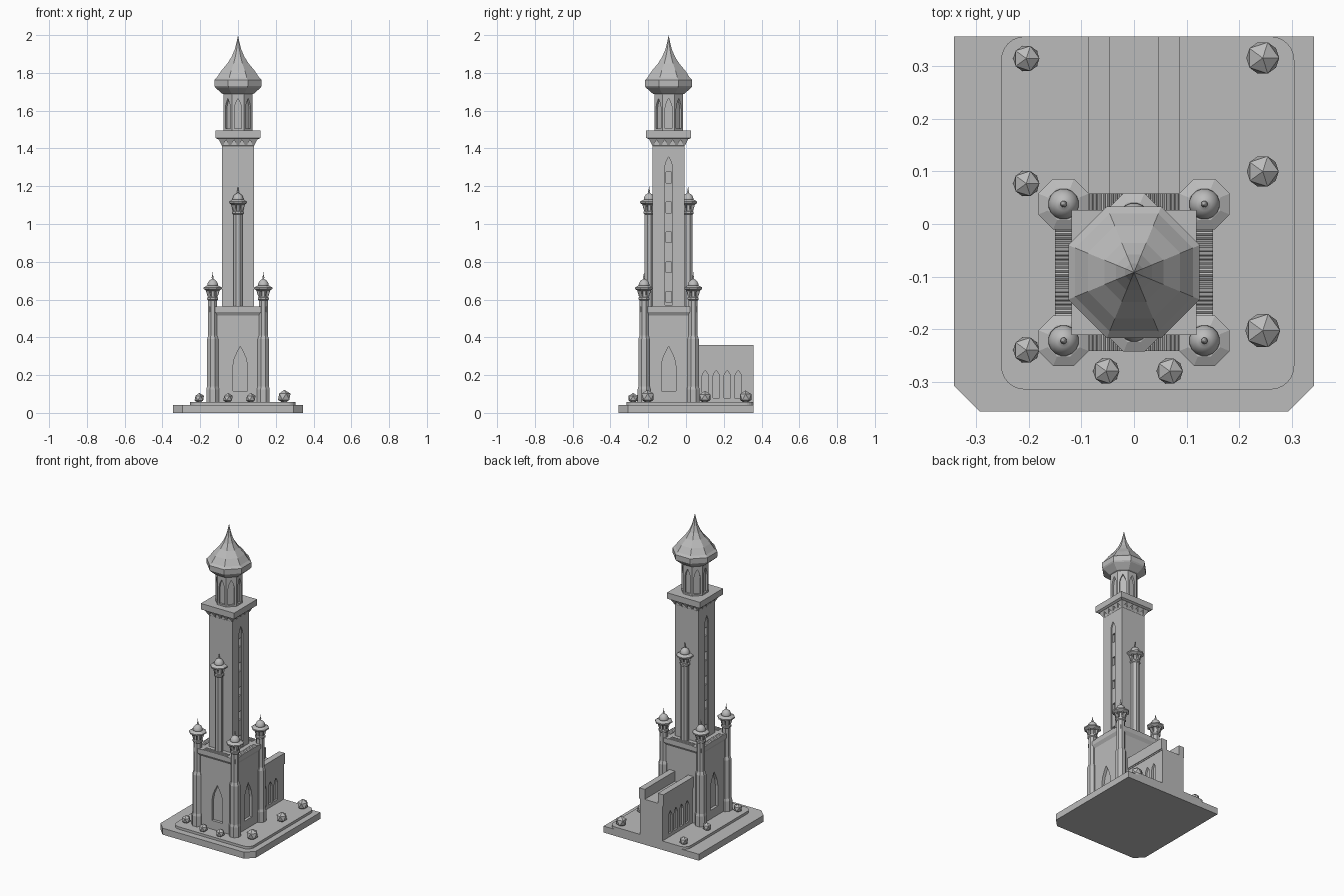
import bpy, bmesh, math
from mathutils import Matrix, Vector

cube = bpy.data.objects.get("Cube")
if cube:
    bpy.data.objects.remove(cube, do_unlink=True)

stone = bpy.data.materials.new("grey_stone")
stone.use_nodes = True
GREY = (0.5, 0.5, 0.5, 1)
stone.diffuse_color = GREY
stone.node_tree.nodes["Principled BSDF"].inputs["Base Color"].default_value = GREY

CY = -0.092   # tower axis


def finish(name, bm, smooth=False):
    bmesh.ops.remove_doubles(bm, verts=bm.verts, dist=1e-5)
    bmesh.ops.recalc_face_normals(bm, faces=bm.faces)
    mesh = bpy.data.meshes.new(name)
    bm.to_mesh(mesh)
    bm.free()
    mesh.materials.append(stone)
    for p in mesh.polygons:
        p.use_smooth = smooth
    ob = bpy.data.objects.new(name, mesh)
    bpy.context.collection.objects.link(ob)
    return ob


def extrude(bm, pts, vec):
    """Solid from a planar outline swept along vec."""
    face = bm.faces.new([bm.verts.new(p) for p in pts])
    res = bmesh.ops.extrude_face_region(bm, geom=[face], use_keep_orig=True)
    verts = [v for v in res["geom"] if isinstance(v, bmesh.types.BMVert)]
    bmesh.ops.translate(bm, verts=verts, vec=vec)


def box(name, x0, x1, y0, y1, z0, z1):
    bm = bmesh.new()
    extrude(bm, [(x0, y0, z0), (x1, y0, z0), (x1, y1, z0), (x0, y1, z0)], (0, 0, z1 - z0))
    return finish(name, bm)


def lathe(name, prof, n, x=0, y=CY, smooth=False):
    """Spin (half width, height) points into an n-sided solid with a flat front."""
    bm = bmesh.new()
    k = 1 / math.cos(math.pi / n)
    rings = []
    for r, z in prof:
        rings.append([bm.verts.new((x + r * k * math.cos(a), y + r * k * math.sin(a), z))
                      for a in (math.tau * (i + 0.5) / n for i in range(n))])
    for lo, hi in zip(rings, rings[1:]):
        for i in range(n):
            j = (i + 1) % n
            bm.faces.new((lo[i], lo[j], hi[j], hi[i]))
    bm.faces.new(rings[0])
    bm.faces.new(rings[-1])
    return finish(name, bm, smooth)


def arch(bm, w, z0, zs, zt, depth, dist, angle, centre=(0, CY)):
    """Pointed-arch block; sunk by depth into a wall at dist from the centre."""
    curve = [(w, zs), (w * 0.8, zs + (zt - zs) * 0.4), (w * 0.4, zs + (zt - zs) * 0.73)]
    outline = [(-w, z0), (w, z0)] + curve + [(0, zt)] + [(-u, z) for u, z in reversed(curve)]
    if zs == zt:
        outline = [(-w, z0), (w, z0), (w, zt), (-w, zt)]
    m = Matrix.Translation((*centre, 0)) @ Matrix.Rotation(angle, 4, 'Z')
    pts = [m @ Vector((u, -dist + depth, z)) for u, z in outline]
    extrude(bm, pts, m.to_3x3() @ Vector((0, -depth - 0.02, 0)))


def carve(ob, bm):
    cutter = finish("cutter", bm)
    cutter.hide_render = True
    mod = ob.modifiers.new("carve", 'BOOLEAN')
    mod.operation, mod.solver, mod.object = 'DIFFERENCE', 'EXACT', cutter
    bpy.context.view_layer.objects.active = ob
    bpy.ops.object.modifier_apply(modifier=mod.name)
    bpy.data.objects.remove(cutter, do_unlink=True)


QUARTER = math.pi / 2

# Ground slab with clipped front corners
bm = bmesh.new()
extrude(bm, [(-0.343, 0.357, 0), (-0.343, -0.307, 0), (-0.293, -0.357, 0),
             (0.293, -0.357, 0), (0.343, -0.307, 0), (0.343, 0.357, 0)], (0, 0, 0.042))
finish("ground_slab", bm)

# Raised terrace with rounded corners
bm = bmesh.new()
outline, rad = [], 0.045
for k, (cx, cy) in enumerate([(0.26, 0.312), (-0.208, 0.312), (-0.208, -0.27), (0.26, -0.27)]):
    for s in range(7):
        a = (k + s / 6) * QUARTER
        outline.append((cx + rad * math.cos(a), cy + rad * math.sin(a), 0.04))
extrude(bm, outline, (0, 0, 0.018))
finish("terrace", bm)

# Square lower hall with cornice and three doorways
hall = lathe("lower_hall", [(0.138, 0.05), (0.138, 0.515), (0.147, 0.53), (0.15, 0.535),
                            (0.15, 0.562)], 4)
bm = bmesh.new()
for turn in (-1, 0, 1):
    arch(bm, 0.039, 0.115, 0.245, 0.352, 0.018, 0.138, turn * QUARTER,
         (0.012 if turn == 0 else 0, CY))
carve(hall, bm)

# Ribbed roof edging on all four sides
bm = bmesh.new()
for side in range(4):
    m = Matrix.Translation((0, CY, 0)) @ Matrix.Rotation(side * QUARTER, 4, 'Z')
    for i in range(22):
        loc = Matrix.Translation(((i - 10.5) * 0.0078, -0.132, 0.562))
        bmesh.ops.create_cone(bm, cap_ends=True, segments=8, radius1=0.0045, radius2=0.0045,
                              depth=0.036, matrix=m @ loc @ Matrix.Rotation(QUARTER, 4, 'X'))
finish("roof_ribs", bm)

# Tall shaft with sunken side panels and stacked windows
shaft = lathe("main_shaft", [(0.085, 0.55), (0.085, 1.455)], 4)
for depth in (0.008, 0.022):
    bm = bmesh.new()
    for turn in (-1, 1):
        if depth < 0.01:
            arch(bm, 0.02, 0.57, 1.3, 1.355, depth, 0.085, turn * QUARTER)
        else:
            for i in range(5):
                z = 0.585 + i * 0.158
                arch(bm, 0.014, z, z + 0.057, z + 0.057, depth, 0.085, turn * QUARTER)
    carve(shaft, bm)

# Balcony on pointed corbels
corbel = lathe("balcony_corbels", [(0.08, 1.41), (0.086, 1.415), (0.105, 1.452)], 4)
bm = bmesh.new()
for side in range(4):
    for i in range(4):
        m = Matrix.Rotation(side * QUARTER, 3, 'Z') @ Vector(((i - 1.5) * 0.042, 0, 0))
        arch(bm, 0.013, 1.4, 1.42, 1.445, 0.018, 0.105, side * QUARTER, (m.x, CY + m.y))
carve(corbel, bm)
lathe("balcony_slab", [(0.108, 1.45), (0.119, 1.456), (0.119, 1.495)], 4)

# Octagonal lantern with a window on every face
drum = lathe("lantern_drum", [(0.076, 1.49), (0.076, 1.7)], 8)
bm = bmesh.new()
for i in range(8):
    arch(bm, 0.019, 1.505, 1.61, 1.665, 0.012, 0.076, i * math.pi / 4)
carve(drum, bm)

# Onion roof
lathe("onion_roof", [(0.07, 1.685), (0.084, 1.69), (0.12, 1.722), (0.125, 1.73), (0.125, 1.762),
                     (0.112, 1.775), (0.088, 1.812), (0.056, 1.85), (0.034, 1.885),
                     (0.017, 1.925), (0.007, 1.965), (0, 2.0)], 8)


# Turret: stepped octagonal shaft, bracketed eave, round cap and finial
def turret(name, x, y, z, shaft_prof):
    lathe(name + "_shaft", shaft_prof + [
        (0.0235, z - 0.065), (0.029, z - 0.06), (0.029, z - 0.05), (0.023, z - 0.046),
        (0.023, z - 0.015), (0.034, z - 0.013), (0.048, z - 0.004), (0.048, z + 0.004),
        (0.03, z + 0.014), (0.028, z + 0.014)], 8, x, y)
    bm = bmesh.new()
    for i in range(8):
        m = Matrix.Translation((x, y, 0)) @ Matrix.Rotation((i + 0.5) * math.pi / 4, 4, 'Z')
        pts = [(0.022, -0.003, z - 0.045), (0.028, -0.003, z - 0.045),
               (0.038, -0.003, z - 0.012), (0.022, -0.003, z - 0.012)]
        extrude(bm, [m @ Vector(p) for p in pts], m.to_3x3() @ Vector((0, 0.006, 0)))
    finish(name + "_brackets", bm)
    dome = [(0.029 * math.cos(a), z + 0.012 + 0.036 * math.sin(a))
            for a in (i * QUARTER / 7 for i in range(7))]
    lathe(name + "_cap", dome + [(0.004, z + 0.05), (0.006, z + 0.057), (0.003, z + 0.064),
                                 (0, z + 0.088)], 16, x, y, True)


for side, sx in (("right", -1), ("left", 1)):
    for end, sy in (("front", -1), ("back", 1)):
        turret(f"{end}_{side}_turret", sx * 0.134, CY + sy * 0.13, 0.66,
               [(0.034, 0.05), (0.034, 0.125), (0.03, 0.14), (0.03, 0.39), (0.0235, 0.41)])
for end, sy in (("front", -1), ("back", 1)):
    turret(f"{end}_buttress", 0, CY + sy * 0.103, 1.115, [(0.0235, 0.55)])

# Rear causeway with arcaded sides and twin parapets
cause = box("causeway", -0.08, 0.08, 0.03, 0.357, 0.05, 0.295)
bm = bmesh.new()
for turn in (-1, 1):
    for i in range(4):
        arch(bm, 0.018, 0.08, 0.19, 0.225, 0.012, 0.08, turn * QUARTER, (0, 0.102 + i * 0.058))
carve(cause, bm)
for side, sx in (("right", -1), ("left", 1)):
    a, b = sorted((sx * 0.047, sx * 0.087))
    box(side + "_parapet", a, b, 0.03, 0.357, 0.29, 0.36)
    a, b = sorted((sx * 0.07, sx * 0.083))
    box(side + "_string_course", a, b, 0.03, 0.357, 0.282, 0.294)

# Faceted shrubs around the terrace
shrubs = [(-0.205, 0.315, 0.028), (-0.205, 0.077, 0.028), (-0.205, -0.24, 0.028),
          (-0.053, -0.28, 0.028), (0.068, -0.28, 0.028),
          (0.245, 0.316, 0.035), (0.245, 0.1, 0.034), (0.245, -0.203, 0.037)]
for i, (x, y, r) in enumerate(shrubs):
    bm = bmesh.new()
    bmesh.ops.create_icosphere(bm, subdivisions=1, radius=r,
                               matrix=Matrix.Translation((x, y, 0.054 + r * 0.85)))
    finish(f"shrub_{i + 1}", bm)
